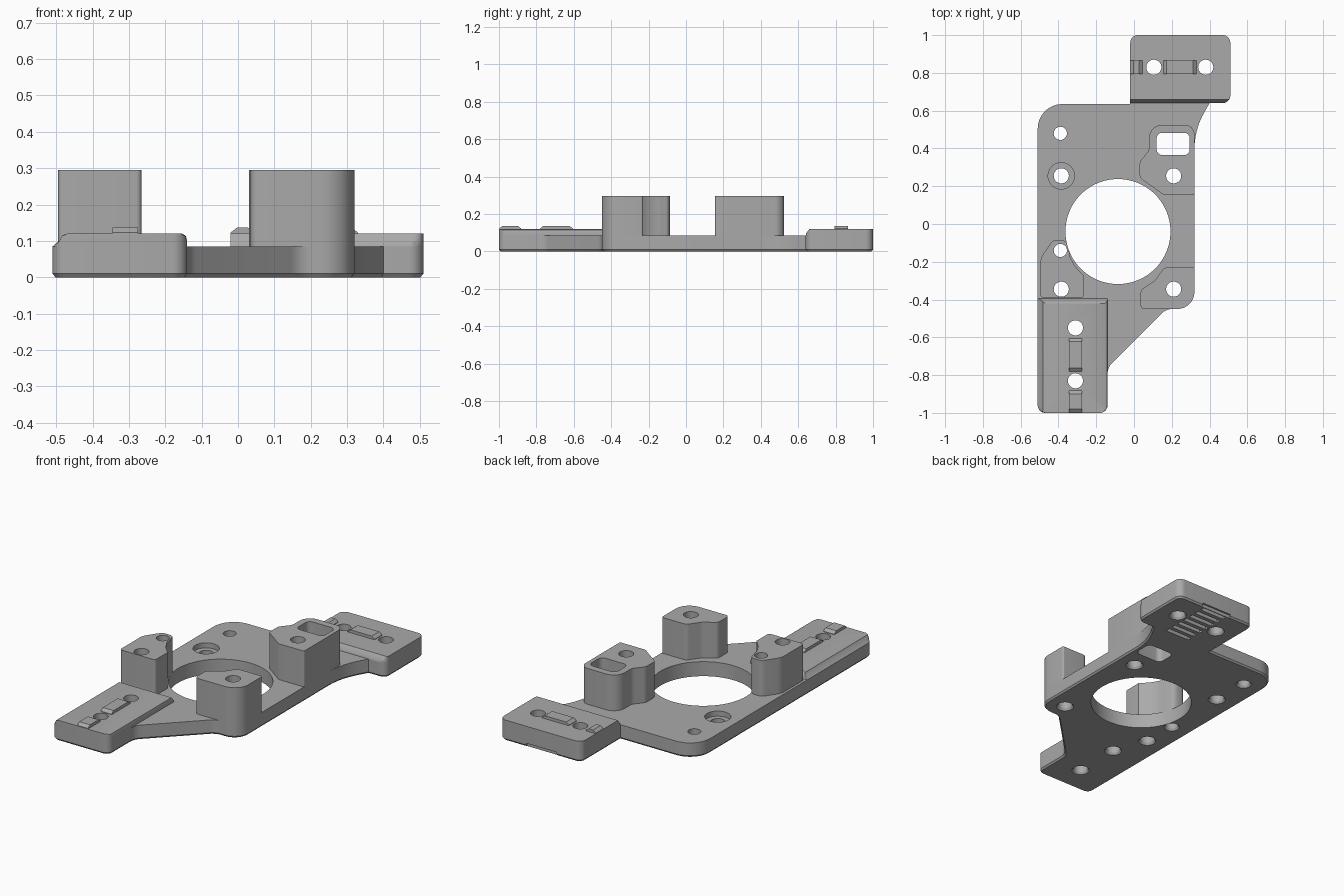
import bpy, bmesh
from math import sin, cos, pi, tan
from mathutils import Vector

if "Cube" in bpy.data.objects:
    bpy.data.objects.remove(bpy.data.objects["Cube"])

grey = bpy.data.materials.new("plain grey")
grey.use_nodes = True
colour = (0.4, 0.4, 0.4, 1)
grey.diffuse_color = colour
grey.node_tree.nodes["Principled BSDF"].inputs["Base Color"].default_value = colour

PLATE, PAD, TOWER, TAB = 0.085, 0.12, 0.295, 0.137


def rounded(corners):
    """Outline from (x, y, radius) corners, running anticlockwise."""
    out = []
    for i, (x, y, r) in enumerate(corners):
        p = Vector((x, y))
        if not r:
            out.append(p)
            continue
        a = (Vector(corners[i - 1][:2]) - p).normalized()
        b = (Vector(corners[(i + 1) % len(corners)][:2]) - p).normalized()
        half = a.angle(b) / 2
        centre = p + (a + b).normalized() * (r / sin(half))
        start = p + a * (r / tan(half)) - centre
        turn = (pi - 2 * half) * (1 if a.cross(b) < 0 else -1)
        for k in range(9):
            t = turn * k / 8
            out.append(centre + Vector((start.x * cos(t) - start.y * sin(t),
                                        start.x * sin(t) + start.y * cos(t))))
    return out


def inset(outline, d):
    """Move an outline inwards by d."""
    out = []
    for i, p in enumerate(outline):
        a = (p - outline[i - 1]).normalized()
        b = (outline[(i + 1) % len(outline)] - p).normalized()
        na, nb = Vector((-a.y, a.x)), Vector((-b.y, b.x))
        out.append(p + (na + nb) * (d / (1 + na.dot(nb))))
    return out


def clamp(outline, x0=-9, x1=9, y0=-9, y1=9):
    return [Vector((min(max(p.x, x0), x1), min(max(p.y, y0), y1))) for p in outline]


def loft(bm, rings):
    """Closed solid through (height, outline) rings."""
    loops = [[bm.verts.new((p.x, p.y, z)) for p in pts] for z, pts in rings]
    bm.faces.new(loops[0][::-1])
    bm.faces.new(loops[-1])
    for low, high in zip(loops, loops[1:]):
        for i in range(len(low)):
            bm.faces.new((low[i - 1], low[i], high[i], high[i - 1]))


def finish(bm, name):
    bmesh.ops.remove_doubles(bm, verts=bm.verts, dist=0.0001)
    bmesh.ops.recalc_face_normals(bm, faces=bm.faces)
    mesh = bpy.data.meshes.new(name)
    bm.to_mesh(mesh)
    bm.free()
    mesh.materials.append(grey)
    obj = bpy.data.objects.new(name, mesh)
    bpy.context.collection.objects.link(obj)
    return obj


def solid(name, rings):
    bm = bmesh.new()
    loft(bm, rings)
    return finish(bm, name)


def box(x0, x1, y0, y1, r=0):
    return rounded([(x0, y0, r), (x1, y0, r), (x1, y1, r), (x0, y1, r)])


def circle(x, y, r, n=32):
    return [Vector((x + r * cos(2 * pi * k / n), y + r * sin(2 * pi * k / n))) for k in range(n)]


# Base plate with both arms in its outline and a chamfered lower edge
outline = rounded([
    (-.51, -1, .04), (-.14, -1, .04), (-.14, -.76, .08), (.17, -.45, .08),
    (.32, -.45, .09), (.32, .5, .4), (.4, .64, 0), (.51, .64, .04),
    (.51, 1, .04), (-.02, 1, .04), (-.02, .635, 0), (-.51, .635, .13)])
bodies = [solid("base_plate", [(0, inset(outline, .008)), (.01, outline), (PLATE, outline)])]

# Raised front arm with sloping sides
arm = rounded([(-.51, -1, .04), (-.14, -1, .04), (-.14, -.395, 0), (-.51, -.395, 0)])
bodies.append(solid("front_arm_pad", [
    (PLATE, arm),
    (.1, clamp(arm, x0=-.492, y1=-.402)),
    (.115, clamp(arm, x0=-.483, x1=-.144, y1=-.412)),
    (PAD, clamp(arm, x0=-.47, x1=-.155, y1=-.42))]))

# Raised back arm with a sloping front edge
back = rounded([(-.02, .64, 0), (.51, .64, .04), (.51, 1, .04), (-.02, 1, .04)])
bodies.append(solid("back_arm_pad", [
    (PLATE, back), (.098, clamp(back, y0=.643)), (PAD, clamp(back, y0=.66))]))

# Three standing mounts
mounts = {
    "back_left_mount": [
        (.32, .155, .01), (.32, .525, .05), (.08, .525, .07), (.08, .39, .05),
        (.03, .33, .04), (.03, .245, .03), (.155, .155, .03)],
    "front_left_mount": [
        (.035, -.45, .02), (.32, -.45, .09), (.32, -.23, .01), (.16, -.23, .03),
        (.11, -.3, .04), (.035, -.35, .03)],
    "front_right_mount": [
        (-.495, -.39, .015), (-.265, -.39, .015), (-.265, -.275, 0), (-.31, -.227, 0),
        (-.342, -.17, 0), (-.345, -.085, .045), (-.43, -.085, .04), (-.495, -.18, .08)],
}
for name, corners in mounts.items():
    shape = rounded(corners)
    bodies.append(solid(name, [(PLATE, shape), (TOWER, shape)]))

# All openings as one cutter
bm = bmesh.new()
loft(bm, [(-.1, circle(-.085, -.04, .278, 96)), (.5, circle(-.085, -.04, .278, 96))])
slot = box(.12, .295, .365, .483, .03)
loft(bm, [(-.1, slot), (.5, slot)])
holes = [(-.31, -.55), (-.31, -.83), (.105, .83), (.38, .83), (.21, .255),
         (.21, -.345), (-.385, -.345), (-.39, -.14), (-.39, .48), (-.385, .255)]
for x, y in holes:
    r = .035 if x == -.39 else .04
    steps = [(-.1, r + .008), (0, r + .008), (.012, r)]
    if (x, y) == holes[-1]:
        steps += [(.055, r), (.055, .07), (.5, .07)]
    else:
        steps += [(.5, r)]
    loft(bm, [(z, circle(x, y, radius)) for z, radius in steps])
# Belt grooves under the back arm
for k in range(7):
    y = .66 + .05 * k
    groove = box(.162, .322, y, y + .025)
    loft(bm, [(-.05, groove), (.025, groove)])
notch = box(.14, .34, .99, 1.05)
loft(bm, [(-.05, notch), (.02, notch)])
cutter = finish(bm, "opening_cutter")
cutter.hide_render = True

for obj in bodies:
    mod = obj.modifiers.new("openings", "BOOLEAN")
    mod.operation = "DIFFERENCE"
    mod.solver = "EXACT"
    mod.object = cutter
    bpy.context.view_layer.objects.active = obj
    bpy.ops.object.modifier_apply(modifier=mod.name)
bpy.data.objects.remove(cutter)

# Small raised tabs with bevelled ends on both arms
tabs = {
    "front_arm_tab": (-.345, -.275, -.78, -.605, 0, .018),
    "front_arm_end_tab": (-.345, -.275, -.998, -.882, 0, .018),
    "back_arm_tab": (.155, .33, .795, .865, .018, 0),
    "back_arm_end_tab": (-.02, .045, .795, .865, .018, 0),
}
for name, (x0, x1, y0, y1, dx, dy) in tabs.items():
    foot = box(x0, x1, y0, y1)
    top = box(x0 + dx, x1 - dx, y0 + dy, y1 - dy)
    bodies.append(solid(name, [(PAD - .01, foot), (PAD + .003, foot), (TAB, top)]))

# Smooth curved walls, keep edges sharp
bpy.ops.object.select_all(action="DESELECT")
for obj in bodies:
    obj.select_set(True)
bpy.context.view_layer.objects.active = bodies[0]
bpy.ops.object.shade_smooth_by_angle(angle=pi / 6)
